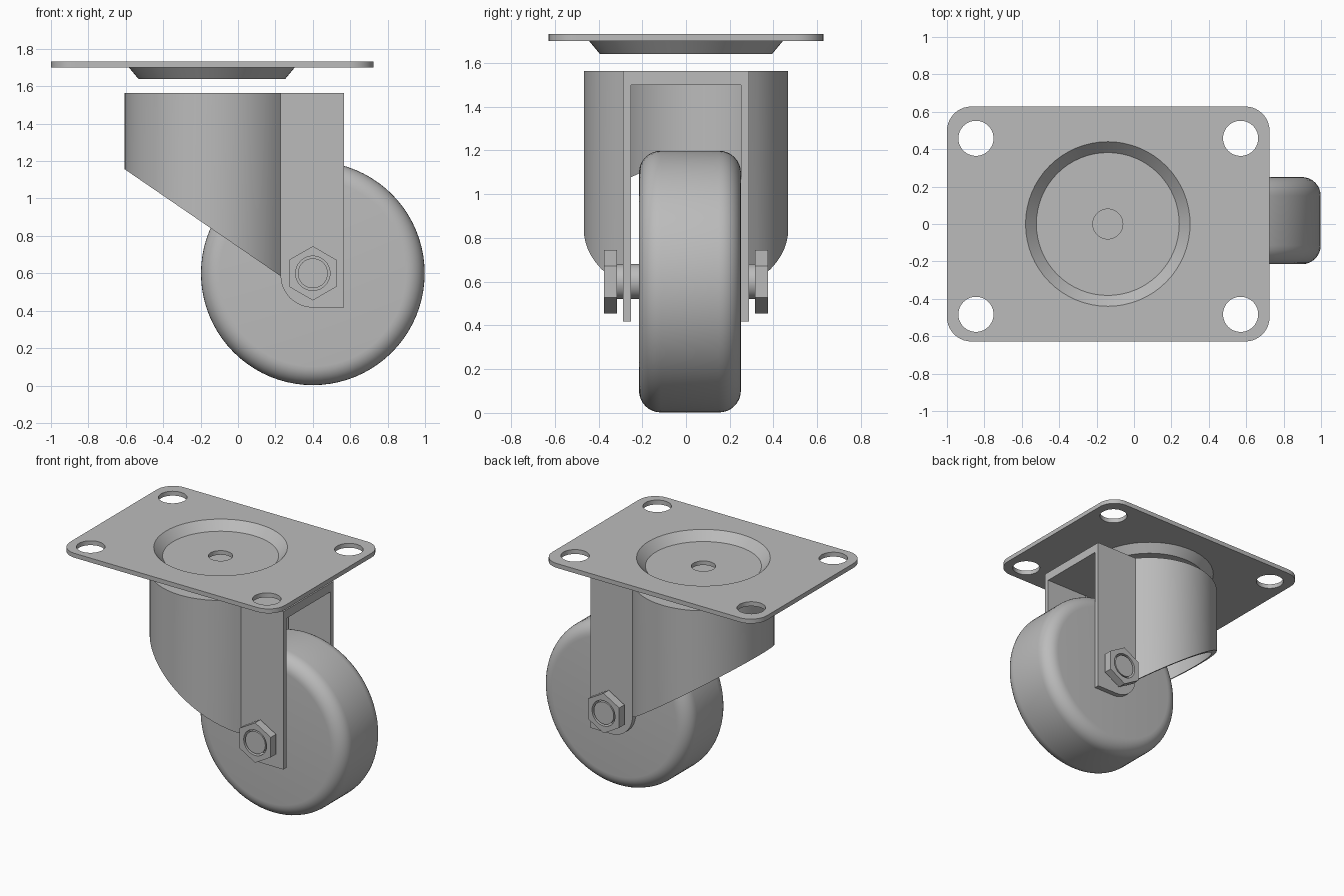
import bpy, bmesh, math
from mathutils import Matrix

cube = bpy.data.objects.get("Cube")
if cube:
    bpy.data.objects.remove(cube, do_unlink=True)

GREY = (0.5, 0.5, 0.5, 1.0)
steel = bpy.data.materials.new("steel grey")
steel.use_nodes = True
steel.diffuse_color = GREY
steel.node_tree.nodes["Principled BSDF"].inputs["Base Color"].default_value = GREY

SWIVEL_X = -0.14          # centre of the dish and of the round housing
AXLE_X, AXLE_Z = 0.4, 0.6
UPRIGHT = Matrix.Rotation(math.pi / 2, 4, 'X')   # turns local z to -y


def finish(name, bm, matrix=Matrix()):
    """Clean a bmesh and turn it into a smooth object with sharp edges."""
    bmesh.ops.remove_doubles(bm, verts=bm.verts, dist=0.0001)
    bm.transform(matrix)
    bmesh.ops.recalc_face_normals(bm, faces=bm.faces)
    mesh = bpy.data.meshes.new(name)
    bm.to_mesh(mesh)
    bm.free()
    mesh.materials.clear()
    mesh.materials.append(steel)
    mesh.shade_smooth()
    mesh.set_sharp_from_angle(angle=math.radians(30))
    obj = bpy.data.objects.new(name, mesh)
    bpy.context.collection.objects.link(obj)
    return obj


def arc(cx, cy, r, start, end, steps):
    angles = [math.radians(start + (end - start) * i / steps) for i in range(steps + 1)]
    return [(cx + r * math.cos(a), cy + r * math.sin(a)) for a in angles]


def circle(cx, cy, r, steps=48, turn=0):
    return arc(cx, cy, r, turn, 360 + turn, steps)[:-1]


def sheet(name, loops, thickness, matrix):
    """Flat sheet: first loop is the outline, the others are holes."""
    curve = bpy.data.curves.new(name + "_outline", 'CURVE')
    curve.dimensions = '2D'
    curve.fill_mode = 'BOTH'
    curve.extrude = thickness / 2
    for loop in loops:
        spline = curve.splines.new('POLY')
        spline.points.add(len(loop) - 1)
        for point, (x, y) in zip(spline.points, loop):
            point.co = (x, y, 0, 1)
        spline.use_cyclic_u = True
    temp = bpy.data.objects.new(name + "_outline", curve)
    bpy.context.collection.objects.link(temp)
    graph = bpy.context.evaluated_depsgraph_get()
    mesh = bpy.data.meshes.new_from_object(temp.evaluated_get(graph))
    bm = bmesh.new()
    bm.from_mesh(mesh)
    bpy.data.objects.remove(temp, do_unlink=True)
    bpy.data.curves.remove(curve)
    bpy.data.meshes.remove(mesh)
    return finish(name, bm, matrix)


def lathe(name, profile, matrix, closed=False, steps=64):
    """Turn (radius, height) points about z; open profiles get end caps."""
    bm = bmesh.new()
    rings = [[bm.verts.new((x, y, h)) for x, y in circle(0, 0, r, steps)] for r, h in profile]
    pairs = list(zip(rings, rings[1:])) + ([(rings[-1], rings[0])] if closed else [])
    for a, b in pairs:
        for i in range(steps):
            j = (i + 1) % steps
            bm.faces.new((a[i], a[j], b[j], b[i]))
    if not closed:
        bm.faces.new(rings[0])
        bm.faces.new(rings[-1])
    return finish(name, bm, matrix)


# Mounting plate with rounded corners, four bolt holes and the dish opening
c = 0.13
x0, x1, y1 = -1 + c, 0.725 - c, 0.628 - c
outline = (arc(x1, y1, c, 0, 90, 10) + arc(x0, y1, c, 90, 180, 10)
           + arc(x0, -y1, c, 180, 270, 10) + arc(x1, -y1, c, 270, 360, 10))
holes = [circle(x, y, 0.094, 40) for x in (-0.845, 0.57) for y in (-0.483, 0.458)]
sheet("mounting_plate", [outline, circle(SWIVEL_X, 0, 0.443, 64)] + holes,
      0.032, Matrix.Translation((0, 0, 1.715)))

# Pressed dish with a centre hole
lathe("swivel_dish", [(0.08, 1.64), (0.393, 1.64), (0.443, 1.7), (0.443, 1.731),
                      (0.44, 1.731), (0.382, 1.67), (0.08, 1.67)],
      Matrix.Translation((SWIVEL_X, 0, 0)), closed=True)

# Round housing wall, open below, with a slanted lower edge
TOP, R_OUT, R_IN, Y_OUT, Y_IN = 1.563, 0.467, 0.432, 0.288, 0.252


def wall_path(r, y):
    a = math.degrees(math.asin(y / r))
    return arc(SWIVEL_X, 0, r, a, 360 - a, 48)


def slant(x):
    return 1.157 - 0.685 * (x + 0.607)


outer, inner = wall_path(R_OUT, Y_OUT), wall_path(R_IN, Y_IN)
bm = bmesh.new()
sections = []
for (xo, yo), (xi, yi) in zip(outer, inner):
    corners = ((xo, yo, TOP), (xo, yo, slant(xo)), (xi, yi, slant(xi)), (xi, yi, TOP))
    sections.append([bm.verts.new(p) for p in corners])
for a, b in zip(sections, sections[1:]):
    for i in range(4):
        j = (i + 1) % 4
        bm.faces.new((a[i], a[j], b[j], b[i]))
bm.faces.new(sections[0])
bm.faces.new(sections[-1])
finish("fork_housing", bm)

# Crown closing the top of the fork
FORK_X0, FORK_X1 = outer[0][0], 0.566
sheet("fork_crown", [[(FORK_X1, Y_IN)] + inner + [(FORK_X1, -Y_IN)]],
      0.063, Matrix.Translation((0, 0, TOP - 0.0315)))

# Fork legs, hex nuts
radius = AXLE_X - FORK_X0
leg = ([(FORK_X0, TOP), (FORK_X1, TOP), (FORK_X1, 0.417), (AXLE_X, 0.417)]
       + arc(AXLE_X, 0.417 + radius, radius, 270, 180, 12))
nut = [circle(AXLE_X, AXLE_Z, 0.145, 6, 30), circle(AXLE_X, AXLE_Z, 0.092, 40)]
for side, sign in (("left", -1), ("right", 1)):
    # the front faces -y, so the two legs stand at the front and the back
    place = "front" if sign < 0 else "back"
    sheet(place + "_fork_leg", [leg], Y_OUT - Y_IN,
          Matrix.Translation((0, sign * (Y_OUT + Y_IN) / 2, 0)) @ UPRIGHT)
    sheet(place + "_axle_nut", [nut[0], nut[1]], 0.06,
          Matrix.Translation((0, sign * 0.345, 0)) @ UPRIGHT)

# Axle and wheel
hub = Matrix.Translation((AXLE_X, 0, AXLE_Z)) @ UPRIGHT
lathe("axle", [(0.08, -0.372), (0.08, 0.372)], hub, steps=40)
R, HALF, F = 0.598, 0.233, 0.1
tread = arc(R - F, HALF - F, F, 90, 0, 8) + arc(R - F, F - HALF, F, 0, -90, 8)
lathe("wheel", tread, Matrix.Translation((0, 0.018, 0)) @ hub, steps=80)
